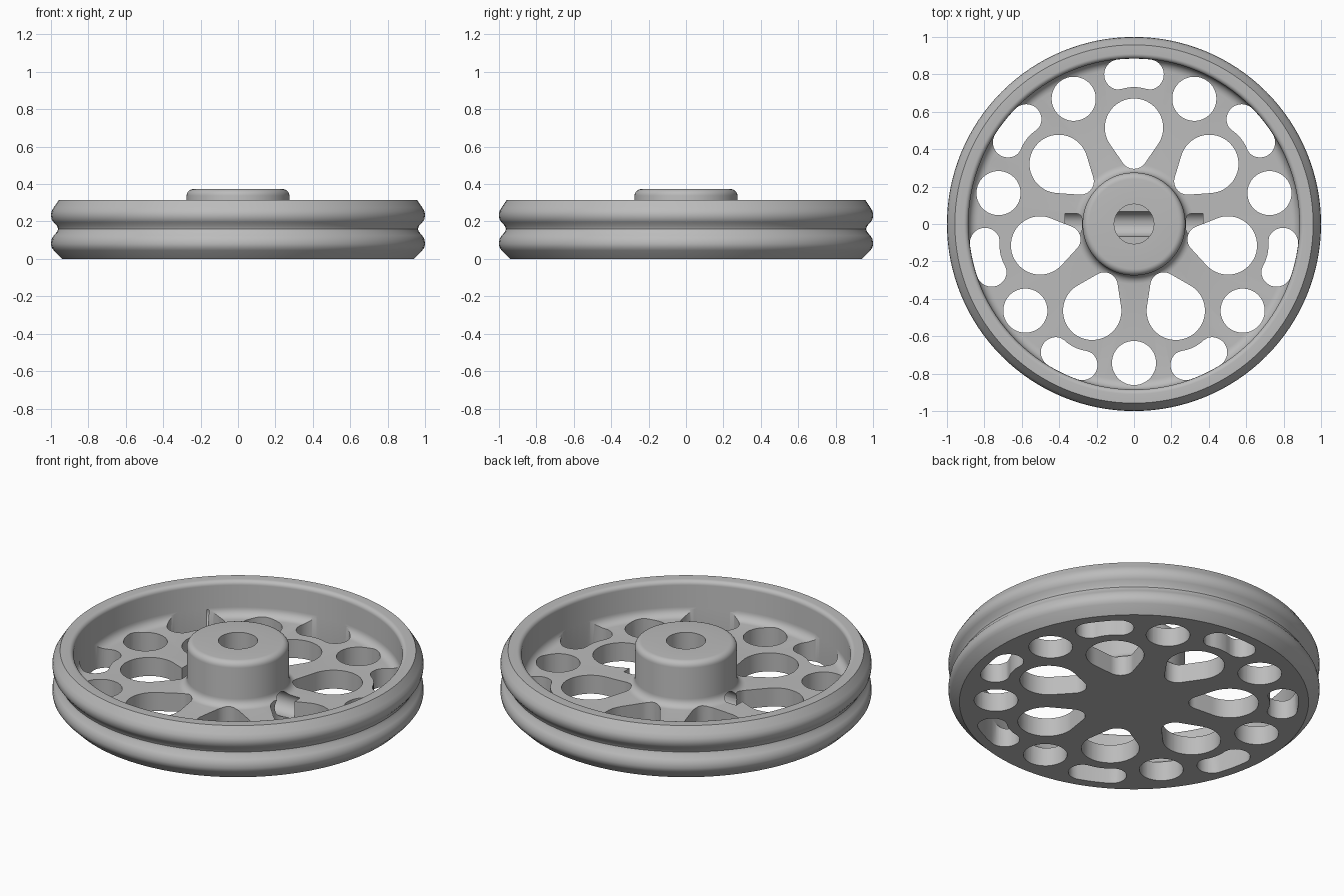
import bpy, bmesh, math
from mathutils import Vector, Matrix

cube = bpy.data.objects.get("Cube")
if cube:
    bpy.data.objects.remove(cube)

SEG = 128
COUNT = 7
STEP = 2 * math.pi / COUNT


def arc(cx, cz, r, a0, a1, n=6):
    """Points of an arc, angles in degrees."""
    angles = [math.radians(a0 + (a1 - a0) * i / n) for i in range(n + 1)]
    return [(cx + r * math.cos(a), cz + r * math.sin(a)) for a in angles]


def add_object(name, bm):
    bmesh.ops.recalc_face_normals(bm, faces=bm.faces[:])
    mesh = bpy.data.meshes.new(name)
    bm.to_mesh(mesh)
    bm.free()
    obj = bpy.data.objects.new(name, mesh)
    bpy.context.collection.objects.link(obj)
    return obj


def lathe(name, profile):
    """Closed solid of revolution; profile starts and ends on the axis."""
    bm = bmesh.new()
    verts = [bm.verts.new((r, 0, z)) for r, z in profile]
    edges = [bm.edges.new(pair) for pair in zip(verts, verts[1:])]
    bmesh.ops.spin(bm, geom=verts + edges, cent=(0, 0, 0), axis=(0, 0, 1),
                   angle=2 * math.pi, steps=SEG, use_merge=False)
    bmesh.ops.remove_doubles(bm, verts=bm.verts[:], dist=0.0002)
    return add_object(name, bm)


def add_prism(bm, outline, angle, z0=-0.1, z1=0.3):
    """Upright prism from an outline drawn along +x, turned about the axis."""
    turn = Matrix.Rotation(angle, 3, 'Z')
    face = bm.faces.new([bm.verts.new(turn @ Vector((x, y, z0))) for x, y in outline])
    top = bmesh.ops.extrude_face_region(bm, geom=[face])["geom"]
    moved = [v for v in top if isinstance(v, bmesh.types.BMVert)]
    bmesh.ops.translate(bm, verts=moved, vec=(0, 0, z1 - z0))


def cut(target, cutter):
    mod = target.modifiers.new("cut", 'BOOLEAN')
    mod.operation = 'DIFFERENCE'
    mod.solver = 'EXACT'
    mod.object = cutter
    bpy.context.view_layer.objects.active = target
    bpy.ops.object.modifier_apply(modifier=mod.name)
    bpy.data.objects.remove(cutter)


# Wheel body: flat underside, grooved rim, recessed web and raised hub
FLOOR = 0.11
profile = [(0, 0), (0.94, 0), (0.985, 0.045), (0.997, 0.062), (1, 0.08),
           (0.997, 0.105), (0.985, 0.125), (0.967, 0.145), (0.962, 0.16),
           (0.967, 0.175), (0.985, 0.195), (0.997, 0.212), (1, 0.235),
           (0.997, 0.255), (0.985, 0.275), (0.958, 0.315)]
profile += arc(0.91, 0.29, 0.025, 90, 180)
profile += arc(0.835, FLOOR + 0.05, 0.05, 0, -90)
profile += arc(0.32, FLOOR + 0.045, 0.045, -90, -180)
profile += arc(0.24, 0.338, 0.035, 0, 90)
profile += [(0, 0.373)]
wheel = lathe("wheel", profile)

# Teardrop openings, round openings and curved slots through the web
bm = bmesh.new()
big_x, big_r, tip_x, tip_r = 0.515, 0.156, 0.367, 0.072
lean = math.degrees(math.acos((tip_r - big_r) / (big_x - tip_x)))
lean = 180 - lean
teardrop = arc(big_x, 0, big_r, -180 + lean, 180 - lean, 40)
teardrop += arc(tip_x, 0, tip_r, 180 - lean, 180 + lean, 16)
circle = arc(0.743, 0, 0.118, 0, 360, 48)[:-1]
slot_r, half_w, spread = 0.803, 0.081, 5.6
ex = slot_r * math.cos(math.radians(spread))
ey = slot_r * math.sin(math.radians(spread))
slot = arc(0, 0, slot_r + half_w, -spread, spread, 10)[1:-1]
slot += arc(ex, ey, half_w, spread, spread + 165, 18)
slot += arc(big_x, 0, 0.217, 18, -18, 8)
slot += arc(ex, -ey, half_w, -spread - 165, -spread, 18)
for i in range(COUNT):
    angle = math.pi / 2 + i * STEP
    add_prism(bm, teardrop, angle)
    add_prism(bm, slot, angle)
    add_prism(bm, circle, angle + STEP / 2)
cut(wheel, add_object("web_cutter", bm))

# Axle bore in the hub, closed at the bottom
PIN_Z = 0.075
cut(wheel, lathe("bore_cutter", [(0, PIN_Z), (0.106, PIN_Z), (0.106, 0.5), (0, 0.5)]))

# Cross hole under the hub, running sideways
bm = bmesh.new()
bmesh.ops.create_cone(bm, cap_ends=True, segments=32, radius1=0.066, radius2=0.066,
                      depth=0.74, matrix=Matrix.Translation((0, 0, PIN_Z)) @ Matrix.Rotation(math.pi / 2, 4, 'Y'))
cut(wheel, add_object("pin_cutter", bm))

# Single grey finish
grey = bpy.data.materials.new("plain_grey")
grey.use_nodes = True
colour = (0.5, 0.5, 0.5, 1)
grey.diffuse_color = colour
grey.node_tree.nodes["Principled BSDF"].inputs["Base Color"].default_value = colour
wheel.data.materials.clear()
wheel.data.materials.append(grey)

bpy.ops.object.select_all(action='DESELECT')
wheel.select_set(True)
bpy.context.view_layer.objects.active = wheel
bpy.ops.object.shade_smooth_by_angle(angle=math.radians(35))
